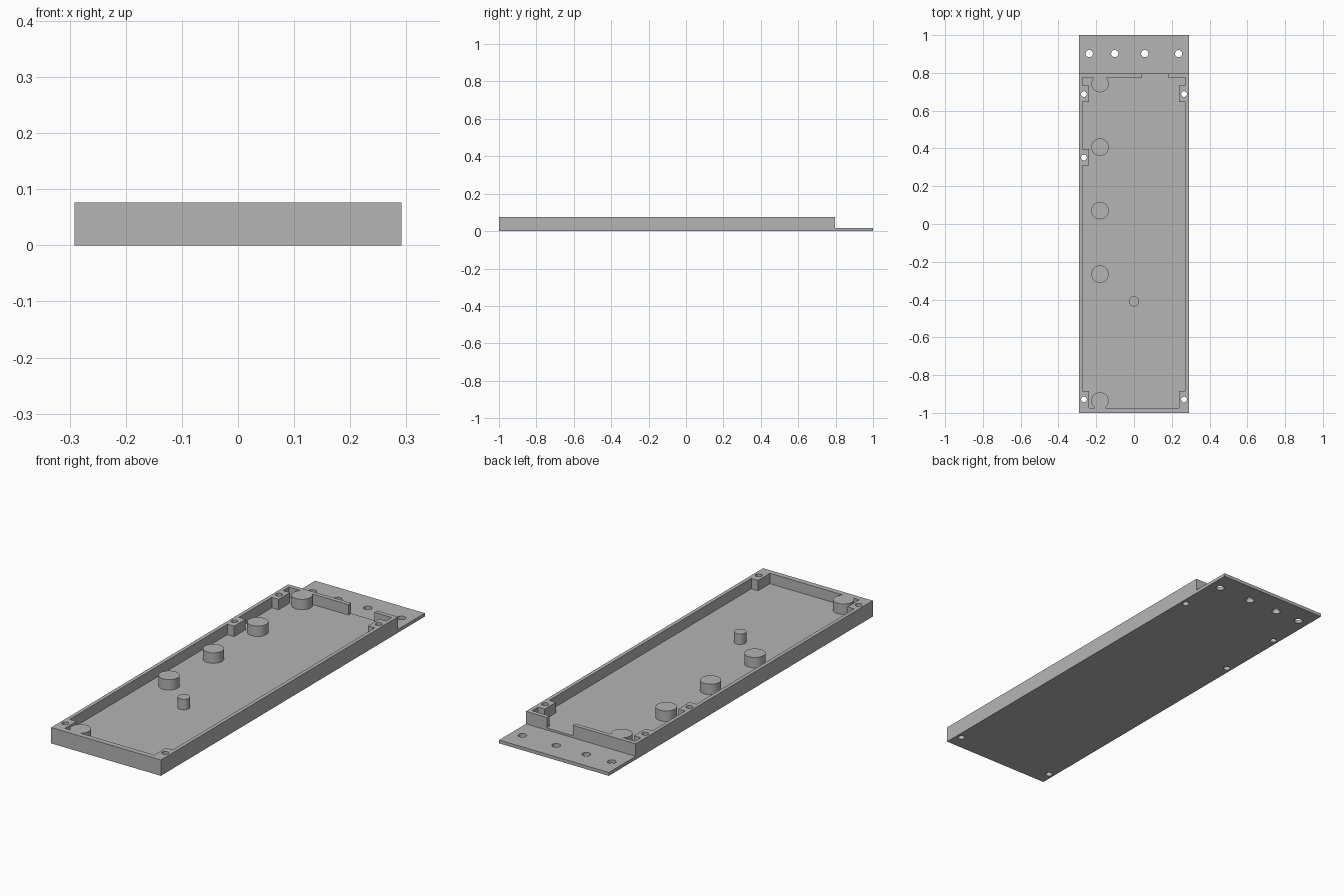
import bpy
import bmesh
from mathutils import Matrix, Vector

if "Cube" in bpy.data.objects:
    bpy.data.objects.remove(bpy.data.objects["Cube"], do_unlink=True)

# Main dimensions
HALF_W = 0.291
TOP = 0.076
FLOOR = 0.026
TAB_TOP = 0.016
BACK = 0.797
IN_X, IN_FRONT, IN_BACK = 0.273, -0.974, 0.776
POST_X = 0.237
OVER = 0.2

grey = bpy.data.materials.new("plain grey")
grey.use_nodes = True
colour = (0.46, 0.46, 0.46, 1)
grey.diffuse_color = colour
grey.node_tree.nodes["Principled BSDF"].inputs["Base Color"].default_value = colour


def finish(name, bm):
    mesh = bpy.data.meshes.new(name)
    bm.to_mesh(mesh)
    bm.free()
    mesh.materials.append(grey)
    ob = bpy.data.objects.new(name, mesh)
    bpy.context.collection.objects.link(ob)
    return ob


def box(name, lo, hi):
    lo, hi = Vector(lo), Vector(hi)
    bm = bmesh.new()
    place = Matrix.Translation((lo + hi) / 2) @ Matrix.Diagonal((*(hi - lo), 1))
    bmesh.ops.create_cube(bm, size=1, matrix=place)
    return finish(name, bm)


def cylinder(name, x, y, r, z0, z1):
    bm = bmesh.new()
    bmesh.ops.create_cone(bm, cap_ends=True, segments=48, radius1=r, radius2=r,
                          depth=z1 - z0,
                          matrix=Matrix.Translation((x, y, (z0 + z1) / 2)))
    return finish(name, bm)


def cut(target, cutter):
    """Subtract the cutter, apply the result and discard the cutter."""
    cutter.hide_render = True
    mod = target.modifiers.new("cut", "BOOLEAN")
    mod.operation = "DIFFERENCE"
    mod.solver = "EXACT"
    mod.object = cutter
    bpy.context.view_layer.objects.active = target
    bpy.ops.object.modifier_apply(modifier=mod.name)
    bpy.data.objects.remove(cutter, do_unlink=True)


# Cavity: the hollow of the tray, leaving room for posts and bosses
cavity = box("cavity", (-IN_X, IN_FRONT, FLOOR), (IN_X, IN_BACK, OVER))
screws = [(-1, 0.688), (1, 0.688), (-1, 0.352), (-1, -0.929), (1, -0.929)]
for side, y in screws:
    front = y - 0.042 if y > 0 else -1.1
    xs = sorted((side * POST_X, side * 0.4))
    cut(cavity, box("screw_post", (xs[0], front, -0.1),
                    (xs[1], y + 0.044, OVER + 0.1)))
for step in (0, 1, 2, 3, 5):
    cut(cavity, cylinder("boss", -0.18, 0.743 - 0.336 * step, 0.046, -0.1, OVER + 0.1))
cut(cavity, cylinder("small_boss", 0, -0.41, 0.027, -0.1, OVER + 0.1))

# Tray body with its thin mounting tab at the back
tray = box("tray", (-HALF_W, -1, 0), (HALF_W, 1, TOP))
cut(tray, box("tab_space", (-1, BACK, TAB_TOP), (1, 1.5, OVER)))
cut(tray, cavity)

# Cable opening in the back wall
cut(tray, box("cable_opening", (0.042, IN_BACK - 0.01, FLOOR), (0.18, 0.9, OVER)))

# Screw holes through the posts and the tab
for side, y in screws:
    cut(tray, cylinder("screw_hole", side * 0.265, y, 0.015, -0.1, OVER))
for x in (-0.237, -0.102, 0.057, 0.236):
    cut(tray, cylinder("tab_hole", x, 0.902, 0.019, -0.1, OVER))

# Smooth round walls, sharp edges elsewhere
bpy.ops.object.select_all(action="DESELECT")
tray.select_set(True)
bpy.context.view_layer.objects.active = tray
bpy.ops.object.shade_smooth_by_angle()
